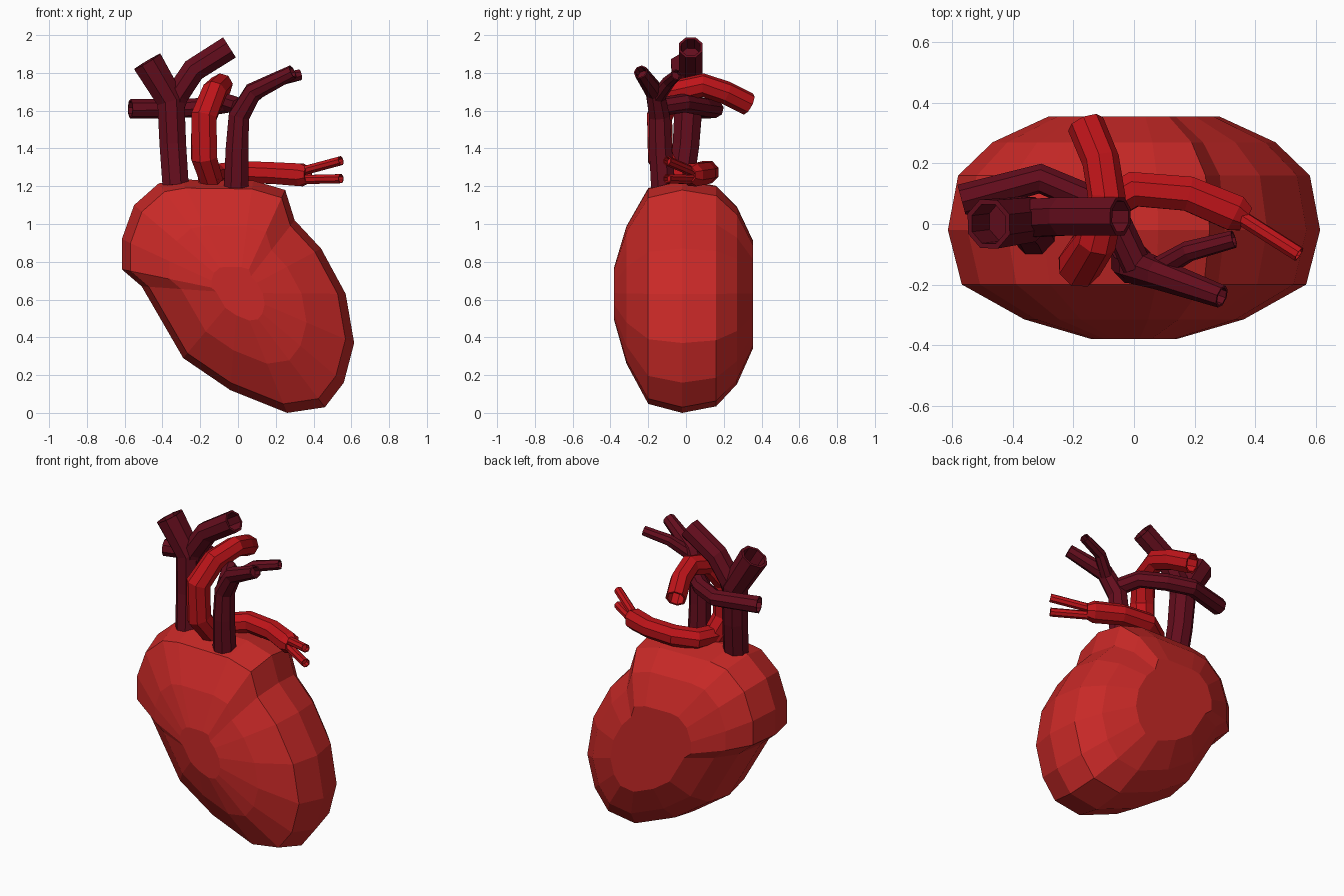
import bpy, bmesh, math
from mathutils import Vector


def material(name, rgb):
    m = bpy.data.materials.new(name)
    m.diffuse_color = (*rgb, 1)
    return m


MUSCLE = material("muscle_red", (0.58, 0.022, 0.02))
ARTERY = material("artery_red", (0.52, 0.007, 0.01))
VEIN = material("vein_dark", (0.125, 0.004, 0.012))


def skin(name, rings, mat):
    """Join equal rings of points into a closed, flat-shaded object."""
    bm = bmesh.new()
    loops = [[bm.verts.new(p) for p in ring] for ring in rings]
    n = len(loops[0])
    for a, b in zip(loops, loops[1:]):
        for i in range(n):
            j = (i + 1) % n
            bm.faces.new((a[i], a[j], b[j], b[i]))
    bm.faces.new(loops[0][::-1])
    bm.faces.new(loops[-1])
    bmesh.ops.recalc_face_normals(bm, faces=bm.faces)
    mesh = bpy.data.meshes.new(name)
    bm.to_mesh(mesh)
    bm.free()
    mesh.materials.append(mat)
    obj = bpy.data.objects.new(name, mesh)
    bpy.context.collection.objects.link(obj)
    return obj


def vessel(name, path, radii, mat, sides=8):
    """Tube along a path, with a hollow mouth at the far end."""
    pts = [Vector(p) for p in path]
    last = len(pts) - 1
    side = None
    rings = []
    for k, p in enumerate(pts):
        t_in = (p - pts[max(k - 1, 0)]).normalized()
        t_out = (pts[min(k + 1, last)] - p).normalized()
        t = (t_in + t_out).normalized()
        if side is None:
            side = t.cross(Vector((0, 1, 0.01)))
        side = (side - t * side.dot(t)).normalized()
        up = t.cross(side)

        def ring(r, centre):
            return [centre + r * (math.cos(a) * side + math.sin(a) * up)
                    for a in (2 * math.pi * (i + 0.5) / sides for i in range(sides))]
        rings.append(ring(radii[k], p))
    r = radii[-1]
    rings.append(ring(r * 0.8, p))
    rings.append(ring(r * 0.8, p - t * r * 1.3))
    return skin(name, rings, mat)


# heart body: one outline, scaled in slices from front to back
outline = [(-0.42, 1.215), (-0.3, 1.235), (0.08, 1.23), (0.25, 1.18), (0.30, 1.02),
           (0.44, 0.87), (0.57, 0.63), (0.615, 0.37), (0.56, 0.16), (0.46, 0.03),
           (0.26, 0.0), (-0.04, 0.12), (-0.29, 0.29), (-0.51, 0.67), (-0.615, 0.76),
           (-0.615, 0.92), (-0.55, 1.10)]
slices = [(-0.38, 0.23), (-0.315, 0.59), (-0.2, 0.925), (-0.02, 1.0),
          (0.16, 0.945), (0.27, 0.76), (0.355, 0.46)]
skin("heart_body", [[(x * s, y, 0.635 + (z - 0.635) * s) for x, z in outline]
                    for y, s in slices], MUSCLE)

# upper vein with two wide branches
vessel("upper_vein", [(-0.33, -0.03, 1.2), (-0.345, 0.0, 1.42), (-0.355, 0.015, 1.65),
                      (-0.48, 0.0, 1.86)], [0.075, 0.076, 0.08, 0.087], VEIN)
vessel("upper_vein_branch", [(-0.35, 0.015, 1.6), (-0.325, 0.02, 1.68), (-0.235, 0.025, 1.815),
                             (-0.045, 0.025, 1.935)], [0.065, 0.068, 0.068, 0.068], VEIN)

# front trunk with two thin branches and a cross vessel running behind
vessel("front_trunk", [(-0.01, -0.12, 1.19), (-0.005, -0.135, 1.4), (0.005, -0.14, 1.57),
                       (0.08, -0.165, 1.7), (0.29, -0.24, 1.805)],
       [0.07, 0.065, 0.06, 0.052, 0.038], VEIN)
vessel("front_trunk_branch", [(0.06, -0.16, 1.66), (0.18, -0.09, 1.755), (0.33, -0.05, 1.79)],
       [0.04, 0.035, 0.03], VEIN)
vessel("cross_vessel", [(0.01, -0.14, 1.62), (-0.05, -0.01, 1.64), (-0.17, 0.09, 1.62),
                        (-0.31, 0.15, 1.61), (-0.57, 0.08, 1.61)],
       [0.05, 0.05, 0.05, 0.05, 0.052], VEIN)

# arched artery
vessel("arch_artery", [(-0.14, -0.06, 1.23), (-0.18, -0.135, 1.35), (-0.18, -0.14, 1.57),
                       (-0.125, -0.06, 1.7), (-0.09, 0.09, 1.735), (-0.11, 0.21, 1.695),
                       (-0.16, 0.33, 1.635)],
       [0.065, 0.073, 0.073, 0.068, 0.063, 0.062, 0.062], ARTERY)

# side artery with two small twigs
vessel("side_artery", [(-0.16, -0.1, 1.25), (-0.11, 0.05, 1.26), (0.0, 0.115, 1.275),
                       (0.18, 0.1, 1.27), (0.335, 0.035, 1.26), (0.37, 0.015, 1.26)],
       [0.06, 0.063, 0.063, 0.062, 0.065, 0.045], ARTERY)
for name, z0, z1 in (("upper_twig", 1.28, 1.335), ("lower_twig", 1.235, 1.24)):
    vessel(name, [(0.34, 0.03, z0), (0.545, -0.1, z1)], [0.026, 0.026], ARTERY)
